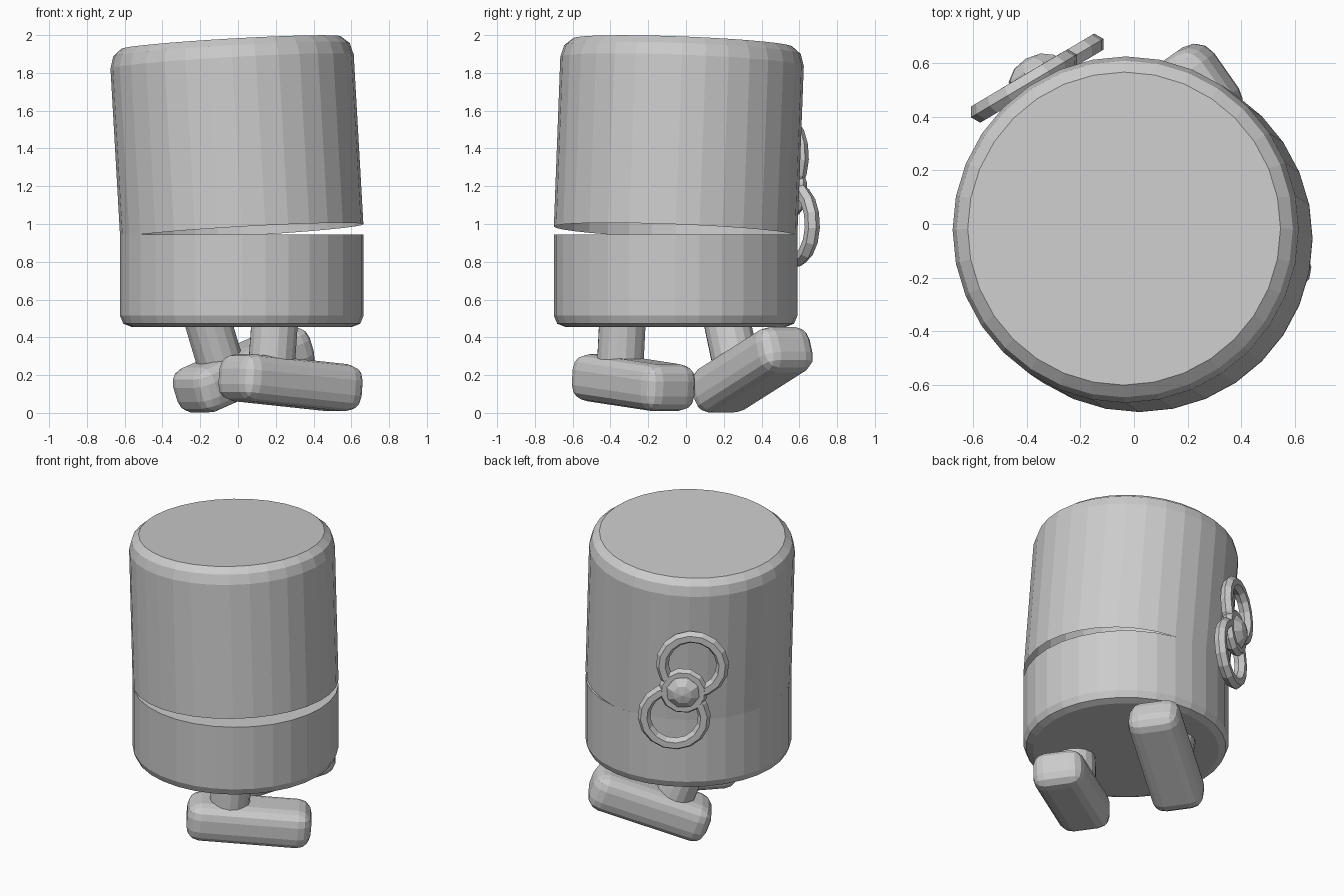
import bpy, bmesh
from math import cos, sin, pi, radians
from mathutils import Matrix, Vector

cube = bpy.data.objects.get("Cube")
if cube:
    bpy.data.objects.remove(cube, do_unlink=True)

grey = bpy.data.materials.new("plain_grey")
grey.use_nodes = True
grey.diffuse_color = (0.6, 0.6, 0.6, 1)
grey.node_tree.nodes["Principled BSDF"].inputs["Base Color"].default_value = (0.6, 0.6, 0.6, 1)


def add_object(name, bm, matrix=Matrix()):
    bmesh.ops.recalc_face_normals(bm, faces=bm.faces)
    mesh = bpy.data.meshes.new(name)
    bm.to_mesh(mesh)
    bm.free()
    mesh.materials.append(grey)
    obj = bpy.data.objects.new(name, mesh)
    obj.matrix_world = matrix
    bpy.context.collection.objects.link(obj)
    return obj


def lathe(name, profile, matrix, cap_first=True, cap_last=True, sides=32):
    bm = bmesh.new()
    rings = [[bm.verts.new((r * cos(2 * pi * i / sides), r * sin(2 * pi * i / sides), z))
              for i in range(sides)] for r, z in profile]
    for low, high in zip(rings, rings[1:]):
        for i in range(sides):
            j = (i + 1) % sides
            bm.faces.new((low[i], low[j], high[j], high[i]))
    if cap_first:
        bm.faces.new(rings[0][::-1])
    if cap_last:
        bm.faces.new(rings[-1])
    return add_object(name, bm, matrix)


def torus(name, major, minor, matrix, sides=16, tube_sides=6):
    bm = bmesh.new()
    rings = []
    for i in range(sides):
        a = 2 * pi * i / sides
        ring = []
        for k in range(tube_sides):
            b = 2 * pi * k / tube_sides
            r = major + minor * cos(b)
            ring.append(bm.verts.new((r * cos(a), r * sin(a), minor * sin(b))))
        rings.append(ring)
    for i in range(sides):
        for k in range(tube_sides):
            n, m = (i + 1) % sides, (k + 1) % tube_sides
            bm.faces.new((rings[i][k], rings[n][k], rings[n][m], rings[i][m]))
    return add_object(name, bm, matrix)


def leg_and_foot(side, centre, pitch):
    # Foot: rounded box pitched along its length; leg rises square to it
    matrix = (Matrix.Translation(centre) @ Matrix.Rotation(radians(35), 4, 'Z')
              @ Matrix.Rotation(radians(pitch), 4, 'Y'))
    bm = bmesh.new()
    bmesh.ops.create_cube(bm, size=1)
    bmesh.ops.scale(bm, vec=(0.78, 0.33, 0.25), verts=bm.verts)
    bmesh.ops.bevel(bm, geom=bm.edges[:], offset=0.085, segments=3,
                    profile=0.5, affect='EDGES')
    add_object(side + "_foot", bm, matrix)
    lathe(side + "_leg", [(0.125, 0), (0.125, 0.38)],
          matrix @ Matrix.Translation((-0.13, 0, 0)), sides=16)


# Lower body tub
lathe("lower_body", [(0.583, 0.455), (0.627, 0.472), (0.645, 0.515), (0.645, 0.945)],
      Matrix.Translation((0.02, -0.055, 0)))

# Upper body shell, tipped open
lean = Vector((0, 0, 1)).rotation_difference(Vector((-0.057, 0.038, 1)))
lathe("upper_body", [(0.645, 0), (0.645, 0.9), (0.627, 0.963), (0.583, 1.0)],
      Matrix.Translation((0.02, -0.055, 0.962)) @ lean.to_matrix().to_4x4(),
      cap_first=False)

# Legs and feet
leg_and_foot("front", (0.278, -0.278, 0.16), 5)
leg_and_foot("back", (0.03, 0.35, 0.228), -20)

# Wind-up key: local z points out of the back, local y runs along the two loops
out = Vector((-0.51, 0.86, 0)).normalized()
along = Vector((-0.1, -0.059, 0.365)).normalized()
across = along.cross(out)
key = Matrix((across, along, out)).transposed().to_4x4()
key.translation = (-0.36, 0.543, 1.178)
for name, offset in (("upper_key_loop", 0.19), ("lower_key_loop", -0.19)):
    torus(name, 0.19, 0.04, key @ Matrix.Translation((0, offset, 0)))
torus("key_collar", 0.12, 0.035, key @ Matrix.Translation((0, 0, 0.005)), sides=12)
lathe("key_shaft", [(0.11, -0.12), (0.11, 0)], key, sides=12)

bm = bmesh.new()
bmesh.ops.create_uvsphere(bm, u_segments=8, v_segments=6, radius=0.12)
bmesh.ops.scale(bm, vec=(1, 1, 0.7), verts=bm.verts)
add_object("key_knob", bm, key)
